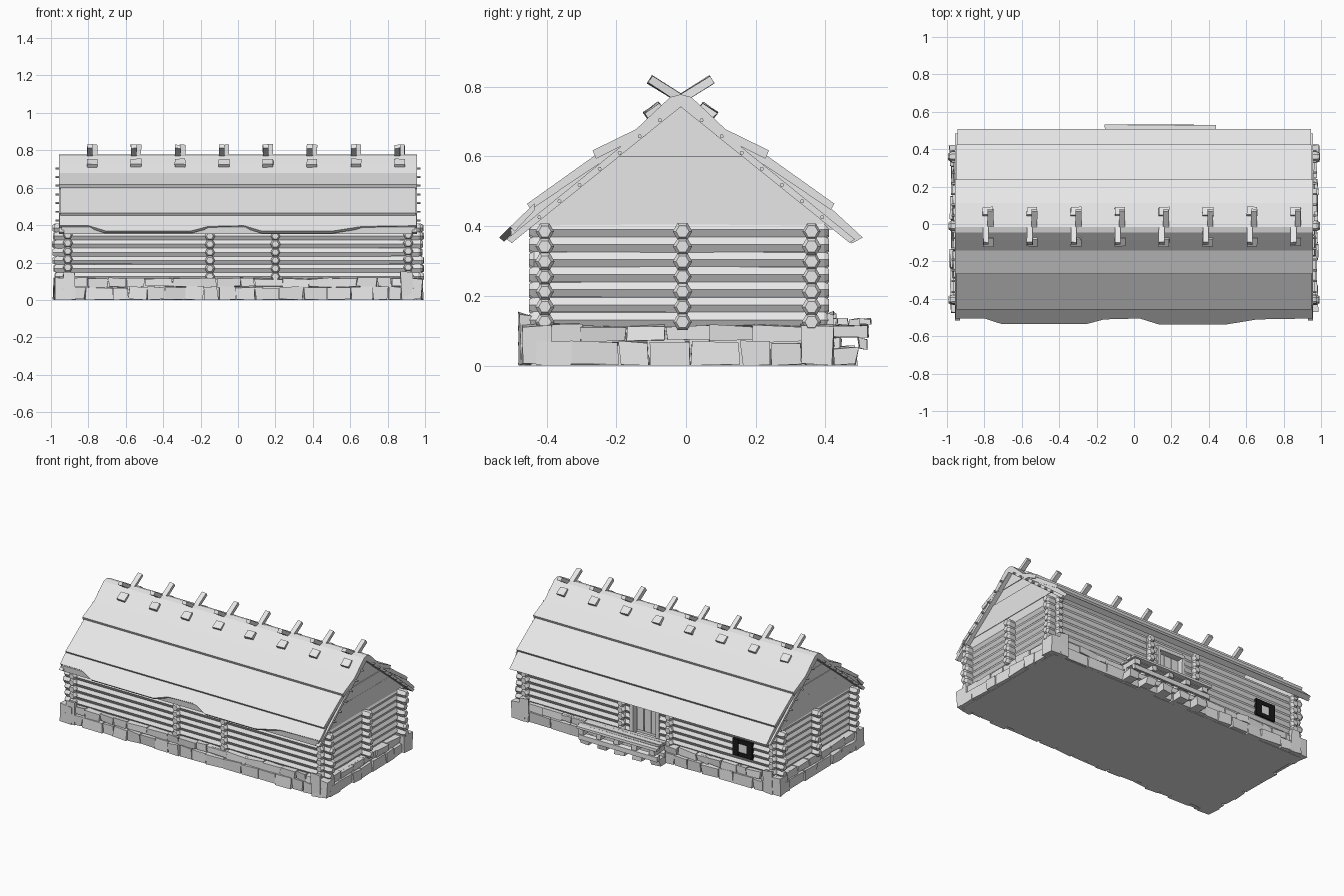
import bpy, bmesh, math, random
from mathutils import Vector, Matrix

random.seed(4)
if "Cube" in bpy.data.objects:
    bpy.data.objects.remove(bpy.data.objects["Cube"])


def material(name, value):
    m = bpy.data.materials.new(name)
    m.use_nodes = True
    m.diffuse_color = (value, value, value, 1)
    m.node_tree.nodes["Principled BSDF"].inputs["Base Color"].default_value = (value, value, value, 1)
    return m


GREY = material("pale grey", 0.8)
BLACK = material("black", 0.01)
RIDGE_Y = -0.015


def finish(name, bm, mat=GREY):
    bmesh.ops.recalc_face_normals(bm, faces=bm.faces)
    me = bpy.data.meshes.new(name)
    bm.to_mesh(me)
    bm.free()
    me.materials.append(mat)
    ob = bpy.data.objects.new(name, me)
    bpy.context.collection.objects.link(ob)
    return ob


def box(bm, lo, hi, jitter=0.0, tilt=0.0):
    """Box between two corners, with optional rough corners and a tilt about x."""
    lo, hi = Vector(lo), Vector(hi)
    size = hi - lo
    mat = (Matrix.Translation((lo + hi) / 2) @ Matrix.Rotation(tilt, 4, 'X')
           @ Matrix.Diagonal((*size, 1)))
    verts = bmesh.ops.create_cube(bm, size=1, matrix=mat)["verts"]
    for v in verts:
        v.co += Vector([random.uniform(-jitter, jitter) for _ in range(3)])
        v.co.z = max(v.co.z, 0)


def loft(bm, rings):
    """Skin a list of point rings and cap both ends."""
    loops = [[bm.verts.new(p) for p in ring] for ring in rings]
    n = len(loops[0])
    for a, b in zip(loops, loops[1:]):
        for i in range(n):
            j = (i + 1) % n
            bm.faces.new((a[i], a[j], b[j], b[i]))
    bm.faces.new(loops[0])
    bm.faces.new(loops[-1])


def prism(bm, profile, x0, x1):
    loft(bm, [[(x, y, z) for y, z in profile] for x in (x0, x1)])


LOG_R = 0.0255


def log(bm, a, b):
    """Six-sided log with chamfered ends and slightly uneven girth."""
    a, b = Vector(a), Vector(b)
    d = (b - a).normalized()
    side = d.cross(Vector((0, 0, 1)))
    length = (b - a).length
    stations = [(0, 0.7), (0.014, 1.05), (0.06, 0.95), (length / 2, 1),
                (length - 0.06, 0.95), (length - 0.014, 1.05), (length, 0.7)]
    rings = []
    for t, s in stations:
        r = LOG_R * s * random.uniform(0.96, 1.06)
        rings.append([a + d * t + side * (r * math.cos(k * math.pi / 3))
                      + Vector((0, 0, r * math.sin(k * math.pi / 3))) for k in range(6)])
    loft(bm, rings)


# Log walls: long walls, end walls, and cross walls whose ends show outside
COURSES = [0.125 + 0.0433 * i for i in range(7)]
DOOR = (-0.06, 0.13)
FRONT_Y, BACK_Y = -0.405, 0.36


def end():
    return random.uniform(0.975, 0.995)


front, back, ends, cross = (bmesh.new() for _ in range(4))
for i, z in enumerate(COURSES):
    log(front, (-end(), FRONT_Y, z), (end(), FRONT_Y, z))
    if i < 6:
        log(back, (-end(), BACK_Y, z), (DOOR[0], BACK_Y, z))
        log(back, (DOOR[1], BACK_Y, z), (end(), BACK_Y, z))
    else:
        log(back, (-end(), BACK_Y, z), (end(), BACK_Y, z))
    for x in (-0.91, 0.91):
        log(ends, (x, -0.45, z + 0.006), (x, 0.41, z + 0.006))
    for x in (-0.15, 0.2):
        log(cross, (x, -0.45, z), (x, 0.41, z))
    log(cross, (-end(), -0.01, z), (end(), -0.01, z))
for name, bm in (("front_log_wall", front), ("back_log_wall", back),
                 ("end_log_walls", ends), ("cross_walls", cross)):
    finish(name, bm)

# Stone foundation: solid core, two rough courses, large corner stones
bm = bmesh.new()
box(bm, (-0.955, -0.445, 0), (0.955, 0.395, 0.112))
finish("foundation_core", bm)


def stone_row(bm, length, place, z0, z1):
    t = -length
    while t < length - 0.02:
        w = min(random.uniform(0.07, 0.16), length - t)
        lo, hi = place(t, t + w - 0.004, random.uniform(0, 0.012))
        box(bm, (*lo, z0), (*hi, z1), 0.006)
        t += w


bm = bmesh.new()
for z0, z1, out in ((0, 0.068, 0.01), (0.07, 0.115, 0)):
    stone_row(bm, 0.94, lambda a, b, o: ((a, -0.455 - out - o), (b, -0.42)), z0, z1)
    stone_row(bm, 0.94, lambda a, b, o: ((a, 0.37), (b, 0.405 + out + o)), z0, z1)
    for s in (-1, 1):
        stone_row(bm, 0.4, lambda a, b, o: (
            (min(s * 0.92, s * (0.962 + out + o)), a - 0.025),
            (max(s * 0.92, s * (0.962 + out + o)), b - 0.025)), z0, z1)
finish("foundation_stones", bm)

bm = bmesh.new()
for s in (-1, 1):
    for y0, y1 in ((-0.475, -0.385), (0.335, 0.425)):
        x0, x1 = sorted((s * 0.885, s * 0.985))
        box(bm, (x0, y0, 0), (x1, y1, 0.115), 0.008)
        x0, x1 = sorted((s * 0.87, s * 0.93))
        outer = (y0, y0 + 0.025) if y0 < 0 else (y1 - 0.025, y1)
        box(bm, (x0, outer[0], 0), (x1, outer[1], 0.15), 0.008)
finish("corner_stones", bm)

# Roof: bottom slab, overlapping middle boards, and flared top boards
def both(half, mirror_too=True):
    right = [(RIDGE_Y + d, z) for d, z in half]
    left = [(RIDGE_Y - d, z) for d, z in half]
    return (right, left)


slab = [(0, 0.742), (0.49, 0.35), (0.522, 0.367), (0.43, 0.452), (0.24, 0.592), (0.12, 0.67), (0, 0.76)]
slab_front = slab[:1] + [(0.485, 0.352), (0.488, 0.39)] + slab[3:]
middle = [(0.12, 0.672), (0.25, 0.6), (0.441, 0.464), (0.43, 0.447), (0.24, 0.575), (0.1, 0.66)]
top = [(0, 0.778), (0.03, 0.77), (0.07, 0.733), (0.128, 0.678), (0.253, 0.617),
       (0.243, 0.593), (0.1, 0.665), (0, 0.745)]
for name, right, left, x in (("roof_slab", slab, slab_front, 0.945),
                             ("roof_middle_boards", middle, middle, 0.95),
                             ("roof_top_boards", top, top, 0.958)):
    bm = bmesh.new()
    prism(bm, both(right)[0], -x, x)
    prism(bm, both(left)[1], -x, x)
    finish(name, bm)

# Front eave boards with a wavy lower edge
edge = [(-0.955, 0.49), (-0.8, 0.49), (-0.71, 0.519), (-0.25, 0.519), (-0.16, 0.495),
        (0.03, 0.49), (0.13, 0.521), (0.5, 0.521), (0.66, 0.495), (0.955, 0.49)]
bm = bmesh.new()
rings = []
for x, d in edge:
    ring = []
    for dd, drop in ((0.42, 0), (d, 0), (d - 0.014, 0.026), (0.42, 0.02)):
        ring.append((x, RIDGE_Y - dd, 0.455 - (dd - 0.43) * 0.96 - drop))
    rings.append(ring)
loft(bm, rings)
finish("front_eave_boards", bm)

# Gable walls of stacked boards under the rake
bm = bmesh.new()
levels = [0.39, 0.455, 0.525, 0.6, 0.67, 0.74]
for s in (-1, 1):
    for z0, z1 in zip(levels, levels[1:]):
        w0, w1 = [(0.745 - z) / 0.806 for z in (z0, z1)]
        x = random.uniform(0.925, 0.935)
        prism(bm, [(RIDGE_Y - w0, z0), (RIDGE_Y + w0, z0), (RIDGE_Y + w1, z1), (RIDGE_Y - w1, z1)],
              s * 0.89, s * x)
finish("gable_boards", bm)

# Rake boards and their pegs
bm, pegs = bmesh.new(), bmesh.new()
for s in (-1, 1):
    for half in both([(0, 0.742), (0.484, 0.352), (0.5, 0.362), (0, 0.768)]):
        prism(bm, half, s * 0.93, s * 0.957)
    for side in (-1, 1):
        for i in range(7):
            d = 0.06 + 0.048 * i * 1.2
            pos = Matrix.Translation((s * 0.96, RIDGE_Y + side * d, 0.752 - d * 0.806))
            bmesh.ops.create_cone(pegs, cap_ends=True, segments=6, radius1=0.006, radius2=0.006,
                                  depth=0.03, matrix=pos @ Matrix.Rotation(math.pi / 2, 4, 'Y'))
finish("rake_boards", bm)
finish("rake_pegs", pegs)

# Crossed ridge clamps
bm = bmesh.new()
for i in range(8):
    x = -0.78 + 0.235 * i
    for side in (-1, 1):
        cx = x + side * 0.012
        box(bm, (cx - 0.015, RIDGE_Y - 0.105, 0.753), (cx + 0.015, RIDGE_Y + 0.105, 0.777), 0.002, side * 0.56)
        y = RIDGE_Y + side * -0.078
        box(bm, (x - 0.028, y - 0.025, 0.717), (x + 0.028, y + 0.025, 0.742), 0.003, side * 0.62)
finish("ridge_clamps", bm)

# Back door with frame
bm = bmesh.new()
box(bm, (DOOR[0], 0.33, 0.11), (DOOR[1], 0.345, 0.37))
for x in DOOR:
    box(bm, (x - 0.012, 0.335, 0.11), (x + 0.012, 0.388, 0.37), 0.002)
box(bm, (DOOR[0], 0.335, 0.345), (DOOR[1], 0.388, 0.368), 0.002)
for i in range(3):
    x = DOOR[0] + 0.016 + i * 0.054
    box(bm, (x, 0.34, 0.13), (x + 0.05, 0.353, 0.34), 0.001)
finish("back_door", bm)

# Back window: dark frame around a pale pane
bm = bmesh.new()
WX, WZ = -0.69, 0.228
for s in (-1, 1):
    a, b = sorted((s * 0.03, s * 0.072))
    box(bm, (WX + a, 0.365, WZ - 0.055), (WX + b, 0.394, WZ + 0.055))
    a, b = sorted((s * 0.028, s * 0.055))
    box(bm, (WX - 0.072, 0.365, WZ + a), (WX + 0.072, 0.393, WZ + b))
finish("window_frame", bm, BLACK)
bm = bmesh.new()
box(bm, (WX - 0.035, 0.381, WZ - 0.035), (WX + 0.035, 0.389, WZ + 0.035))
finish("window_pane", bm)

# Porch on the back: deck boards over beams and bearers
bm = bmesh.new()
for i in range(4):
    y = 0.4 + i * 0.033
    box(bm, (-0.165 + random.uniform(0, 0.04), y, 0.116),
        (0.45 - random.uniform(0, 0.04), y + 0.031, 0.134), 0.003)
for y in (0.42, 0.495):
    box(bm, (-0.15, y, 0.048), (0.43, y + 0.025, 0.078), 0.004)
for i in range(5):
    x = -0.13 + i * 0.13
    box(bm, (x, 0.39, 0.082), (x + 0.035, 0.522, 0.114), 0.003)
    box(bm, (x - 0.02, 0.41, 0), (x + 0.05, 0.49, 0.05), 0.008)
finish("back_porch", bm)
